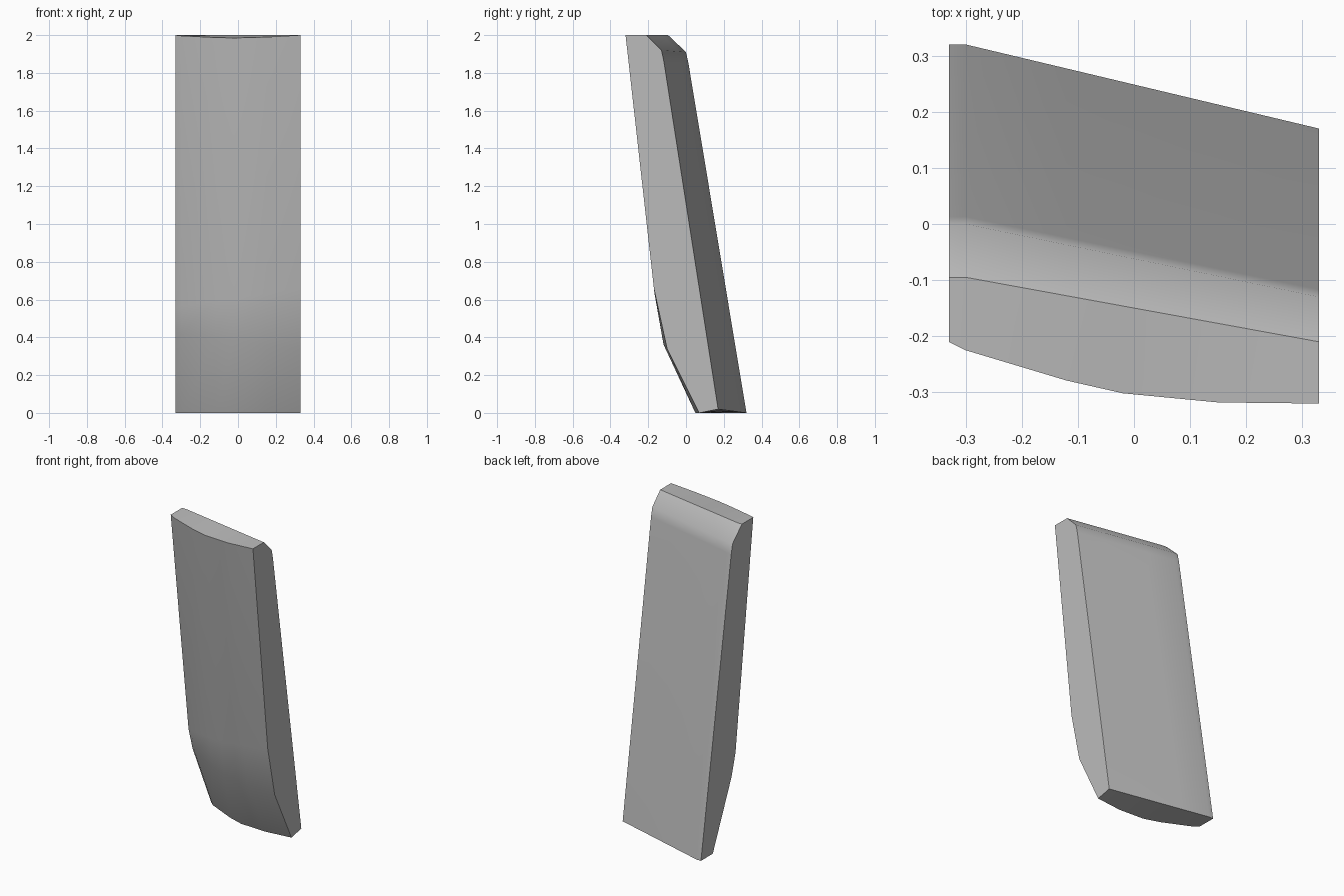
import bpy, bmesh, math
from mathutils import Vector

cube = bpy.data.objects.get("Cube")
if cube:
    bpy.data.objects.remove(cube, do_unlink=True)

HALF = 0.33

# (y, z) outline of each end: four front points going up, then four back points going down
left_end = [(0.20, 0), (0.01, 0.42), (-0.03, 0.56), (-0.21, 2),
            (-0.095, 2), (0, 1.91), (0.013, 1.85), (0.32, 0)]
right_end = [(0.07, 0), (-0.10, 0.34), (-0.17, 0.66), (-0.32, 2),
             (-0.21, 2), (-0.13, 1.92), (-0.117, 1.86), (0.17, 0.02)]
# how far each front row swells forward in the middle
swell = [0.08, 0.07, 0.05, 0.04]
# (x, share of the swell) for each cross-section
stations = [(-HALF, 0), (-0.30, 0.25), (-0.12, 0.85), (-0.02, 1), (0.15, 0.7), (HALF, 0)]

# Material
grey = bpy.data.materials.new("plain grey")
grey.use_nodes = True
colour = (0.5, 0.5, 0.5, 1)
grey.diffuse_color = colour
grey.node_tree.nodes["Principled BSDF"].inputs["Base Color"].default_value = colour

# Slab: loft the outline from end to end
bm = bmesh.new()
rings = []
for x, share in stations:
    ring = []
    for i, (a, b) in enumerate(zip(left_end, right_end)):
        start = -HALF if i < 4 else -0.30      # the back stays flat near one edge
        t = max(0, (x - start) / (HALF - start))
        p = Vector(a).lerp(Vector(b), t)
        if i < 4:
            p.x -= swell[i] * share
        if i == 3:
            p.y -= 0.015 * share               # top front edge dips
        ring.append(bm.verts.new((x, p.x, p.y)))
    rings.append(ring)

for r, s in zip(rings, rings[1:]):
    for i in range(len(r)):
        j = (i + 1) % len(r)
        bm.faces.new((r[i], r[j], s[j], s[i]))
bm.faces.new(rings[0])
bm.faces.new(rings[-1])
bmesh.ops.recalc_face_normals(bm, faces=bm.faces)

mesh = bpy.data.meshes.new("leaning_slab")
bm.to_mesh(mesh)
bm.free()
mesh.materials.append(grey)
slab = bpy.data.objects.new("leaning_slab", mesh)
bpy.context.collection.objects.link(slab)

# Smooth shading with sharp outer edges
bpy.ops.object.select_all(action='DESELECT')
bpy.context.view_layer.objects.active = slab
slab.select_set(True)
bpy.ops.object.shade_smooth_by_angle(angle=math.radians(38))
